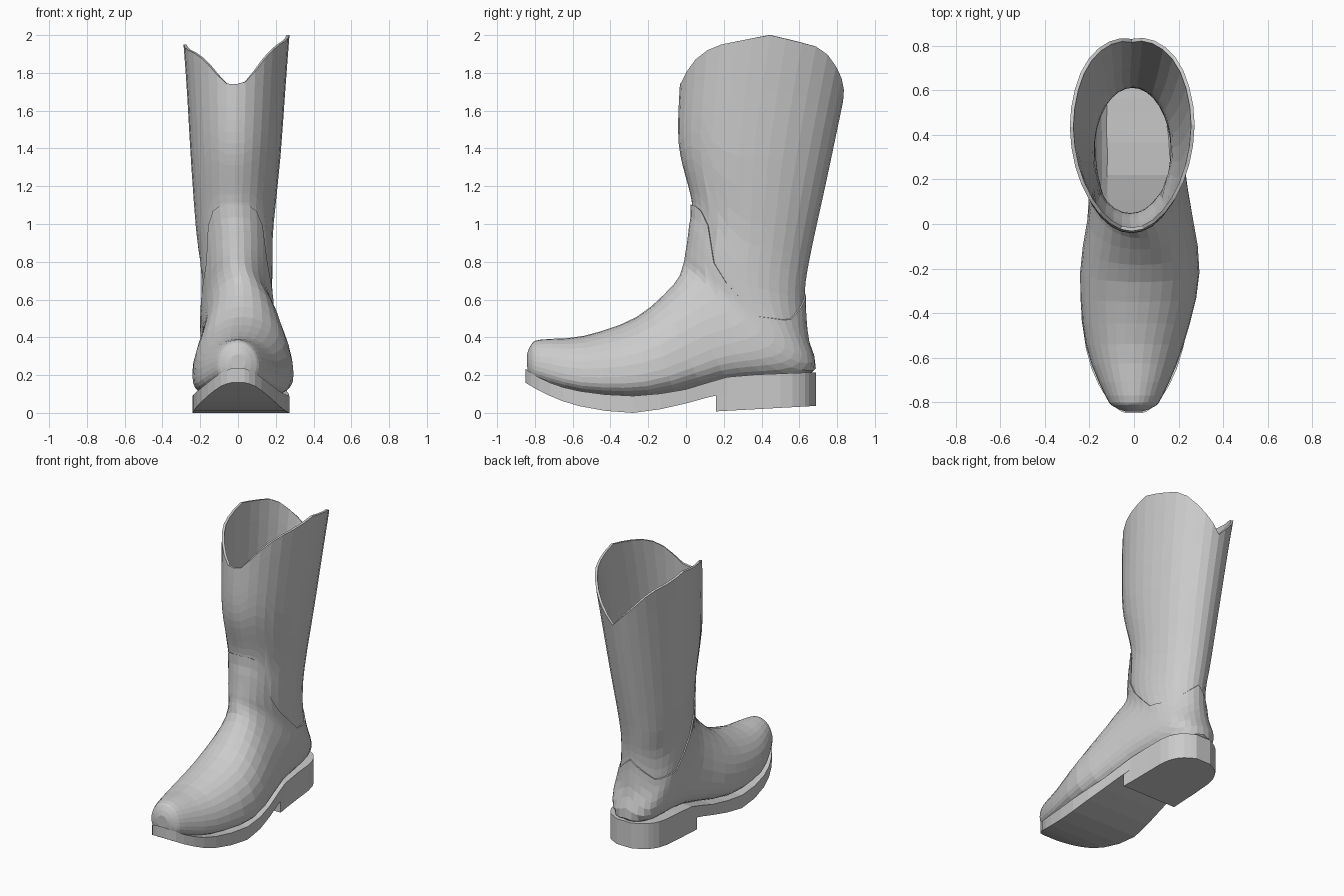
import bpy, bmesh, math
from mathutils import Vector

if "Cube" in bpy.data.objects:
    bpy.data.objects.remove(bpy.data.objects["Cube"])

SEG = 32
# Boot sections from toe to rim: front point (y,z), back point (y,z), centre x, half width
RINGS = [
    (-.842, .31, -.84, .225, 0, .04),
    (-.82, .355, -.825, .19, 0, .08),
    (-.77, .38, -.775, .165, 0, .12),
    (-.54, .4, -.55, .105, .003, .21),
    (-.26, .5, -.2, .085, .026, .26),
    (-.06, .675, .22, .17, .025, .212),
    (-.012, .77, .655, .205, 0, .192),
    (.003, .84, .638, .42, -.005, .187),
    (.02, .96, .628, .62, -.008, .19),
    (.03, 1.12, .655, .82, -.018, .204),
    (-.038, 1.42, .748, 1.25, -.013, .236),
    (-.03, 1.78, .838, 1.68, -.01, .262),
    (-.005, 2.06, .9, 1.98, -.01, .284),
]
LAST = len(RINGS) - 1
SIDE = 5  # first section whose height rises all the way round
# Edge heights by angle from the front, in degrees
SEAM = [(0, 1.1), (30, 1.09), (51, .95), (57, .77), (90, .51), (132, .49), (180, .63)]
RIM = [(0, 1.74), (17, 1.76), (26, 1.84), (50, 1.94), (90, 2), (129, 1.93), (180, 1.65)]


def lookup(table, x):
    for (a, p), (b, q) in zip(table, table[1:]):
        if x <= b:
            return p + (q - p) * (x - a) / (b - a)
    return table[-1][1]


def spline(table, s):
    """Smooth blend between neighbouring rows of a table."""
    n = len(table) - 1
    i = min(int(s), n - 1)
    t = s - i
    quad = [table[max(0, min(n, k))] for k in range(i - 1, i + 3)]
    return [b + .5 * t * (c - a + t * (2*a - 5*b + 4*c - d + t * (3*(b - c) + d - a)))
            for a, b, c, d in zip(*quad)]


def point(s, th, off=0.0):
    ay, az, by, bz, cx, w = spline(RINGS, s)
    # the foot is widest low down and square beneath, the shaft is oval
    foot = max(0, min(1, s / 3, (7.5 - s) / 3))
    c, e = .5 + .2 * foot, 2 + .8 * foot
    a, b = Vector((0, ay, az)), Vector((0, by, bz))
    d = (b - a).normalized() * off
    a, b, w = a - d, b + d, w + off
    mid = a.lerp(b, c)
    co, si = math.cos(th), math.sin(th)
    if co >= 0:
        p, x = mid + (a - mid) * co, w * si
    else:
        p = mid + (b - mid) * abs(co) ** (2 / e)
        x = w * math.copysign(abs(si) ** (2 / e), si)
    return Vector((cx + x, p.y, p.z))


def find(z, th):
    """Section position where the surface reaches height z."""
    lo, hi = SIDE, LAST
    for _ in range(25):
        m = (lo + hi) / 2
        lo, hi = (m, hi) if point(m, th).z < z else (lo, m)
    return lo


def make(name, rows, cap_start=False, cap_end=False):
    bm = bmesh.new()
    vs = [[bm.verts.new(p) for p in r] for r in rows]
    n = len(vs[0])
    for r, q in zip(vs, vs[1:]):
        for j in range(n):
            k = (j + 1) % n
            bm.faces.new((r[j], r[k], q[k], q[j]))
    if cap_start:
        bm.faces.new(vs[0][::-1])
    if cap_end:
        bm.faces.new(vs[-1])
    bmesh.ops.recalc_face_normals(bm, faces=bm.faces[:])
    me = bpy.data.meshes.new(name)
    bm.to_mesh(me)
    bm.free()
    ob = bpy.data.objects.new(name, me)
    bpy.context.collection.objects.link(ob)
    return ob


angles = [2 * math.pi * j / SEG for j in range(SEG)]
folded = [math.degrees(min(a, 2 * math.pi - a)) for a in angles]
seam = [find(lookup(SEAM, d), a) for a, d in zip(angles, folded)]
# the left side of the rim peaks slightly lower
rim = [find(lookup(RIM, d) + .05 * min(0, math.sin(a)), a) for a, d in zip(angles, folded)]

# Foot upper with tongue and heel counter, its edge folded onto the shaft
OFF = .008
rows = [[point(i / 3, a, OFF * min(1, i / 4)) for a in angles] for i in range(SIDE * 3 + 1)]
for i in range(1, 11):
    rows.append([point(SIDE + (s - SIDE) * i / 10, a, OFF) for s, a in zip(seam, angles)])
rows.append([point(s, a, -.004) for s, a in zip(seam, angles)])
make("foot_upper", rows, cap_start=True)

# Open shaft with scalloped rim
rows = [[point(s - .1 + (r - s + .1) * i / 12, a) for s, r, a in zip(seam, rim, angles)]
        for i in range(13)]
shaft = make("shaft", rows)
mod = shaft.modifiers.new("thickness", 'SOLIDIFY')
mod.thickness = .016
mod.offset = -1

# Sole outline from toe to heel: y, half width, top z, bottom z
SOLE = [
    (-.85, .035, .235, .16), (-.82, .09, .212, .142), (-.72, .16, .16, .09),
    (-.56, .218, .115, .035), (-.28, .256, .09, 0), (0, .23, .125, .05),
    (.22, .207, .19, .105), (.5, .198, .208, .105), (.6, .168, .212, .105),
    (.65, .125, .214, .105), (.688, .055, .215, .105),
]


def slab(name, stations):
    rows = []
    for y, w, top, low in stations:
        cx = .022 * math.exp(-((y + .1) / .3) ** 2)
        rows.append([(cx - w, y, low), (cx + w, y, low), (cx + w, y, top), (cx - w, y, top)])
    make(name, rows, True, True)


sole = [spline(SOLE, i / 2) for i in range(2 * len(SOLE) - 1)]
slab("sole", sole)

# Heel block follows the back of the sole
heel = [(.16, .21)] + [(r[0], r[1]) for r in sole if r[0] > .2]
slab("heel", [(y, w, .12, .008 + .055 * (y - .16)) for y, w in heel])
